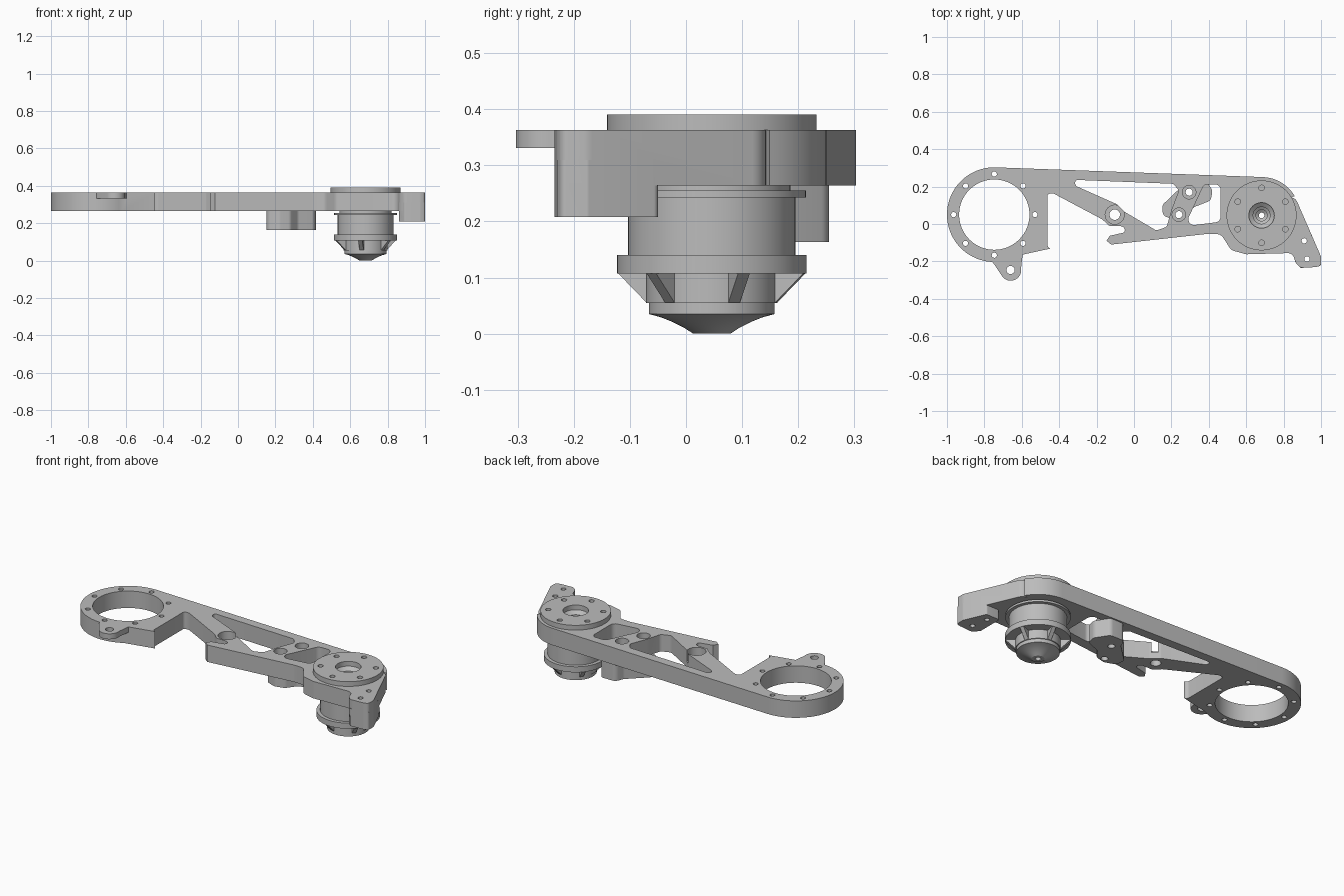
import bpy, bmesh
from math import sin, cos, pi, radians, tan, acos
from mathutils import Vector, Matrix

cube = bpy.data.objects.get("Cube")
if cube:
    bpy.data.objects.remove(cube, do_unlink=True)

metal = bpy.data.materials.new("machined grey")
metal.use_nodes = True
GREY = (0.5, 0.5, 0.5, 1)
metal.diffuse_color = GREY
metal.node_tree.nodes["Principled BSDF"].inputs["Base Color"].default_value = GREY

RING = (-0.747, 0.05)     # big open end
MOTOR = (0.682, 0.046)    # drive axis
LOW, TOP = 0.264, 0.363   # arm plate heights


def circle(c, r, n=32):
    return arc(c, r, 0, 360 - 360 / n, n - 1)


def arc(c, r, a0, a1, n=24):
    angles = [radians(a0 + (a1 - a0) * i / n) for i in range(n + 1)]
    return [(c[0] + r * cos(a), c[1] + r * sin(a)) for a in angles]


def fillet(points, r, n=6):
    """Round every corner of a polygon."""
    out = []
    for i, p in enumerate(points):
        p = Vector(p)
        u, v = Vector(points[i - 1]) - p, Vector(points[(i + 1) % len(points)]) - p
        reach = 0.48 * min(u.length, v.length)
        u.normalize()
        v.normalize()
        half = acos(max(-1, min(1, u.dot(v)))) / 2
        if half > 1.5:
            out.append(tuple(p))
            continue
        rad = min(r, reach * tan(half))
        mid = p + (u + v).normalized() * rad / sin(half)
        a, b = p + u * rad / tan(half) - mid, p + v * rad / tan(half) - mid
        for k in range(n + 1):
            d = a.lerp(b, k / n).normalized() * rad
            out.append(tuple(mid + d))
    return out


def finish(name, bm):
    bmesh.ops.recalc_face_normals(bm, faces=bm.faces)
    mesh = bpy.data.meshes.new(name)
    bm.to_mesh(mesh)
    bm.free()
    mesh.materials.append(metal)
    ob = bpy.data.objects.new(name, mesh)
    bpy.context.collection.objects.link(ob)
    return ob


def prisms(name, parts):
    """Extrude each (outline, bottom, top) into one object."""
    bm = bmesh.new()
    for outline, z0, z1 in parts:
        face = bm.faces.new([bm.verts.new((x, y, z0)) for x, y in outline])
        ext = bmesh.ops.extrude_face_region(bm, geom=[face])
        verts = [g for g in ext["geom"] if isinstance(g, bmesh.types.BMVert)]
        bmesh.ops.translate(bm, verts=verts, vec=(0, 0, z1 - z0))
    return finish(name, bm)


def combine(ob, parts, operation="DIFFERENCE"):
    tool = prisms("cutter", parts)
    tool.hide_render = True
    mod = ob.modifiers.new("combine", "BOOLEAN")
    mod.operation, mod.solver, mod.object = operation, "EXACT", tool
    activate(ob)
    bpy.ops.object.modifier_apply(modifier=mod.name)
    bpy.data.objects.remove(tool, do_unlink=True)


def activate(ob):
    bpy.ops.object.select_all(action="DESELECT")
    ob.select_set(True)
    bpy.context.view_layer.objects.active = ob


def smooth(ob):
    activate(ob)
    bpy.ops.object.shade_smooth_by_angle(angle=radians(30))


def lathe(name, profile, n=64):
    """Spin a closed (radius, height) profile round the drive axis."""
    bm = bmesh.new()
    rings = [[bm.verts.new((x, y, z)) for x, y in circle(MOTOR, r, n)] for r, z in profile]
    for j, ring in enumerate(rings):
        prev = rings[j - 1]
        for i in range(n):
            bm.faces.new((prev[i - 1], prev[i], ring[i], ring[i - 1]))
    return finish(name, bm)


# Arm plate
shoulder = arc(MOTOR, 0.205, 88, 30, 12)
lug_side = [(0.985, -0.14), (1.0, -0.175), (1.0, -0.222), (0.975, -0.23),
            (0.89, -0.235), (0.865, -0.21), (0.848, -0.155)]
belly = [(0.60, -0.162), (0.52, -0.14), (0.465, -0.055), (0.40, -0.052), (-0.60, -0.163)]
outline = (arc(RING, 0.253, 300, 88, 48) + shoulder
           + fillet([shoulder[-1]] + lug_side + belly, 0.04)[1:])
arm = prisms("arm_plate", [(outline, LOW, TOP)])

# Thin ear beside the ring, and the deeper lug at the far end
ear = [(-0.78, -0.17), (-0.765, -0.19)] + arc((-0.66, -0.246), 0.057, 225, 370, 16) + [(-0.595, -0.16)]
combine(arm, [(ear, 0.331, TOP)], "UNION")
lug = fillet([(0.86, -0.05), (0.946, -0.05)] + lug_side[:-2] + [(0.86, -0.2)], 0.012)
combine(arm, [(lug, 0.208, 0.31)], "UNION")

# Through openings: ring bore, weight-saving pockets, bolt holes
left_pocket = [(-0.463, 0.163), (-0.43, 0.163), (-0.17, 0.025), (-0.13, -0.012),
               (-0.055, -0.012), (-0.045, -0.044), (-0.463, -0.137)]
long_pocket = [(-0.315, 0.236), (0.21, 0.215), (0.24, 0.18), (0.20, 0.075), (0.175, -0.015),
               (0.12, -0.035), (-0.05, 0.065), (-0.09, 0.105), (-0.315, 0.205)]
right_pocket = [(0.375, 0.212), (0.27, -0.012), (0.463, 0.012), (0.463, 0.212)]
pivot, mounts = (-0.103, 0.05), [(0.24, 0.05), (0.295, 0.17)]
holes = [circle(RING, 0.188, 64), circle(MOTOR, 0.14, 64), circle((-0.66, -0.246), 0.022),
         circle(pivot, 0.028), circle((0.91, -0.09), 0.014), circle((0.925, -0.187), 0.014)]
holes += [circle(c, 0.014, 16) for c in arc(RING, 0.217, 0, 315, 7)]
holes += [circle(c, 0.019) for c in mounts]
holes += [fillet(left_pocket, 0.022), fillet(long_pocket, 0.022), fillet(right_pocket, 0.03)]
combine(arm, [(h, 0.1, 0.5) for h in holes])
# Counterbores
combine(arm, [(circle(pivot, 0.051), 0.30, 0.5)] + [(circle(c, 0.036), 0.32, 0.5) for c in mounts])
smooth(arm)

# Mounting block under the arm
block_shape = [(0.15, 0.10), (0.155, 0.045), (0.22, 0.02), (0.28, 0.035), (0.32, 0.09), (0.41, 0.125),
               (0.42, 0.18), (0.37, 0.255), (0.28, 0.255), (0.26, 0.205)]
block = prisms("mounting_block", [(fillet(block_shape, 0.03), 0.163, LOW)])
combine(block, [(circle(c, 0.019), 0.1, 0.5) for c in mounts])
smooth(block)

# Drive housing with stepped bore, collar and flared nose
smooth(lathe("drive_housing", [
    (0.015, 0), (0.033, 0), (0.05, 0.011), (0.07, 0.021), (0.09, 0.029), (0.108, 0.034),
    (0.112, 0.035), (0.112, 0.055), (0.117, 0.055), (0.117, 0.107), (0.169, 0.107),
    (0.169, 0.14), (0.149, 0.14), (0.149, 0.243), (0.168, 0.243), (0.168, 0.255),
    (0.14, 0.255), (0.14, TOP), (0.068, TOP), (0.045, 0.345), (0.045, 0.31),
    (0.03, 0.30), (0.03, 0.2), (0.015, 0.19)]))

# Output flange with bolt circle
flange = lathe("output_flange", [(0.068, TOP), (0.187, TOP), (0.187, 0.391), (0.068, 0.391)])
combine(flange, [(circle(c, 0.015, 16), 0.37, 0.5) for c in arc(MOTOR, 0.147, 30, 330, 5)])
smooth(flange)

# Gusset fins below the collar
for k in range(6):
    bm = bmesh.new()
    tri = [(0.11, 0.108), (0.168, 0.108), (0.117, 0.056), (0.11, 0.056)]
    sides = [[bm.verts.new((r, s, z)) for r, z in tri] for s in (-0.011, 0.011)]
    bm.faces.new(sides[0])
    bm.faces.new(sides[1])
    for i in range(4):
        bm.faces.new((sides[0][i - 1], sides[0][i], sides[1][i], sides[1][i - 1]))
    bm.transform(Matrix.Translation((*MOTOR, 0)) @ Matrix.Rotation(radians(20 + 60 * k), 4, "Z"))
    finish(f"fin_{k + 1}", bm)
